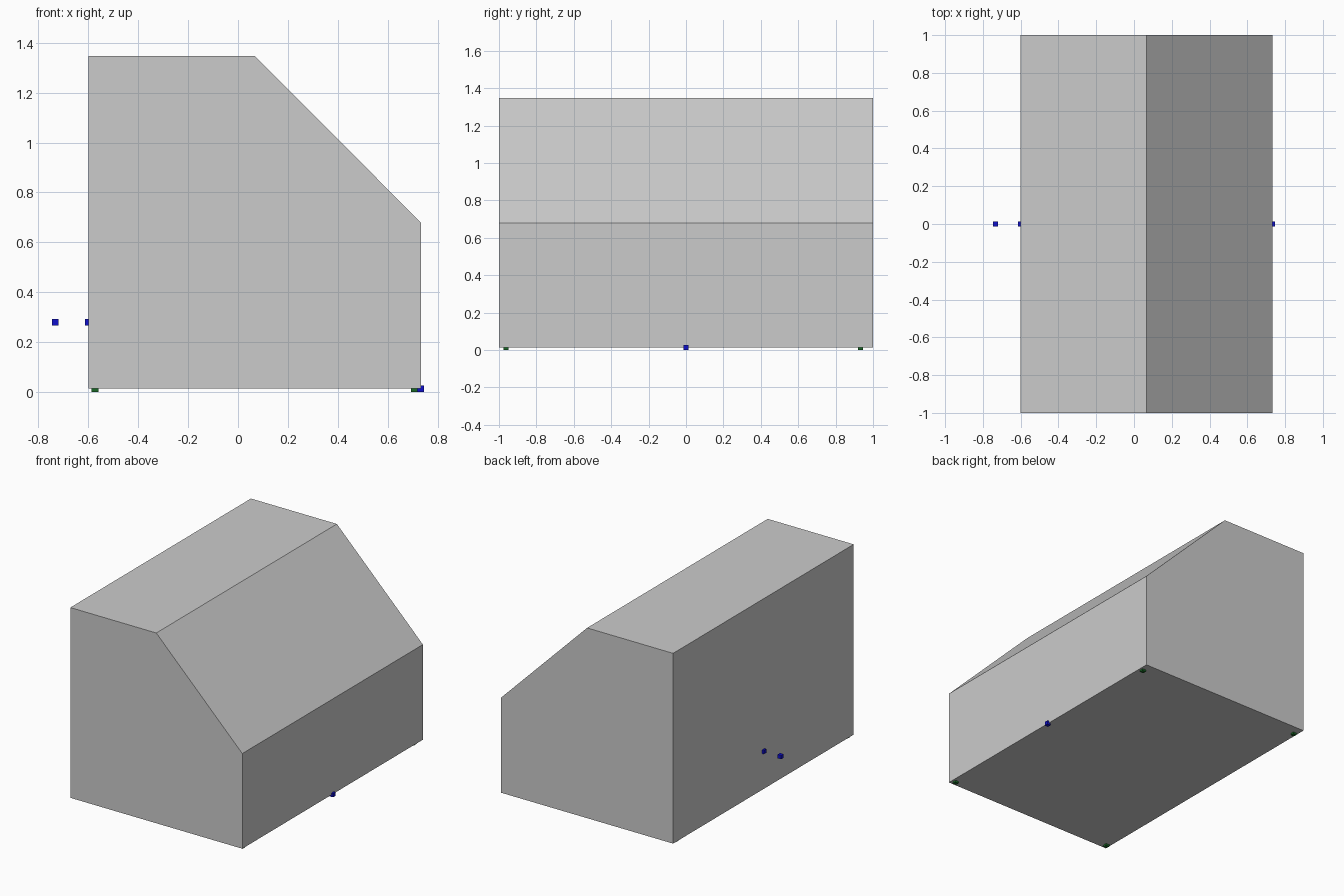
import bpy, bmesh

if "Cube" in bpy.data.objects:
    bpy.data.objects.remove(bpy.data.objects["Cube"])

S = 0.0267            # marker cube edge
BASE = S / 2          # height of the housing floor


def material(name, rgb):
    mat = bpy.data.materials.new(name)
    mat.diffuse_color = (*rgb, 1)
    mat.use_nodes = True
    mat.node_tree.nodes["Principled BSDF"].inputs["Base Color"].default_value = mat.diffuse_color
    return mat


def finish(name, bm, mat=None):
    bmesh.ops.recalc_face_normals(bm, faces=bm.faces)
    mesh = bpy.data.meshes.new(name)
    bm.to_mesh(mesh)
    bm.free()
    obj = bpy.data.objects.new(name, mesh)
    bpy.context.collection.objects.link(obj)
    if mat:
        mesh.materials.append(mat)
    return obj


def marker(name, location, mat):
    bm = bmesh.new()
    bmesh.ops.create_cube(bm, size=S)
    finish(name, bm, mat).location = location


# Housing: side profile with a sloped front edge, extruded along y
profile = [(-0.6, BASE), (0.7333, BASE), (0.7333, 0.68), (0.0667, 1.3467), (-0.6, 1.3467)]
bm = bmesh.new()
face = bm.faces.new([bm.verts.new((x, -1, z)) for x, z in profile])
extruded = bmesh.ops.extrude_face_region(bm, geom=[face], use_keep_orig=True)
new_verts = [v for v in extruded["geom"] if isinstance(v, bmesh.types.BMVert)]
bmesh.ops.translate(bm, verts=new_verts, vec=(0, 2, 0))
finish("housing", bm)

# Green foot markers near the four floor corners
green = material("green", (0.01, 0.14, 0.02))
for x in (-0.5733, 0.7067):
    for y in (-0.963, 0.9333):
        marker("foot_marker", (x, y, BASE), green)

# Blue connection markers on the centre line
blue = material("blue", (0.005, 0.005, 0.6))
for name, x, z in (("outer_connector", -0.7333, 0.28),
                   ("rear_connector", -0.6, 0.28),
                   ("front_connector", 0.7333, BASE)):
    marker(name, (x, 0, z), blue)
